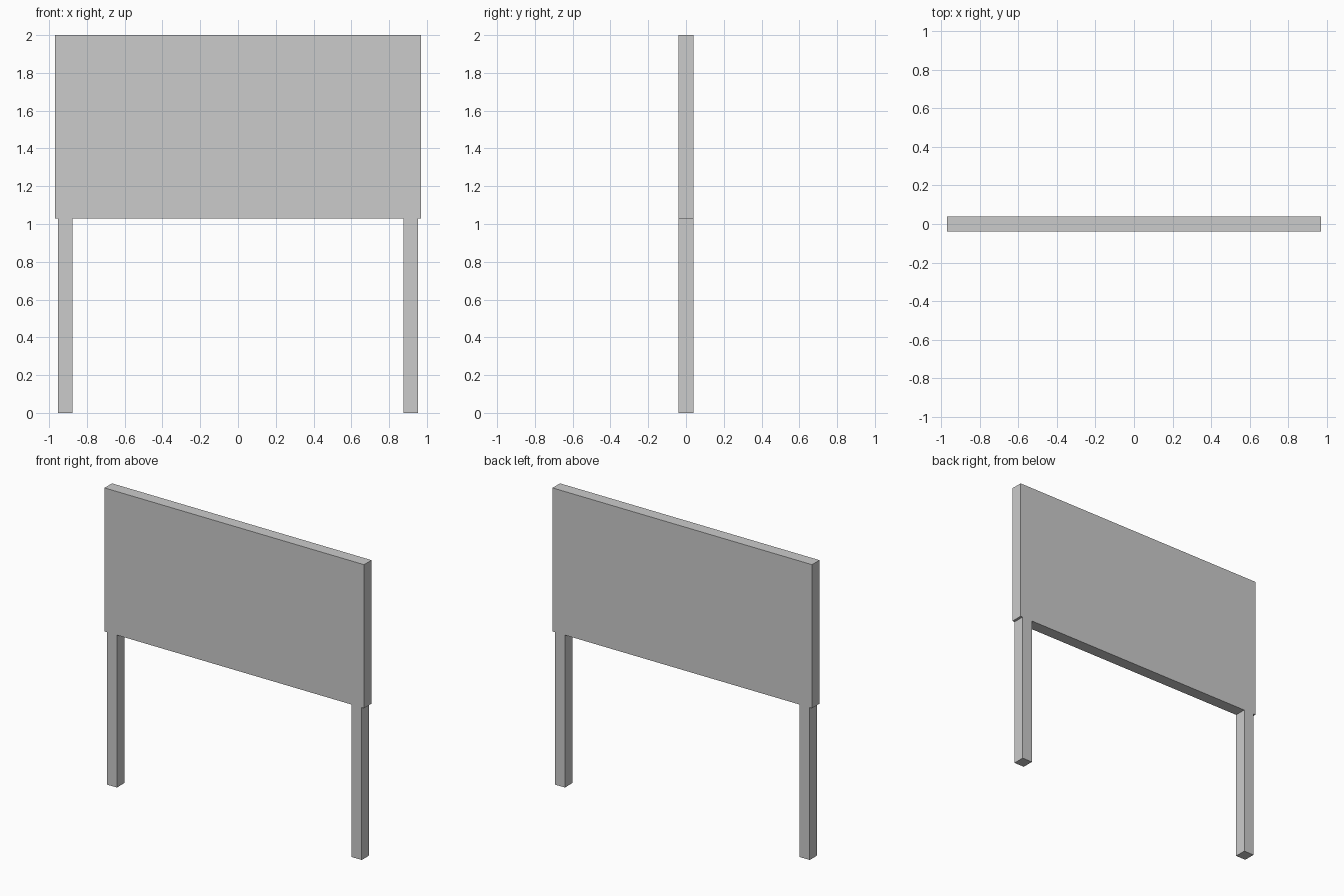
import bpy

if "Cube" in bpy.data.objects:
    bpy.data.objects.remove(bpy.data.objects["Cube"])


def box(name, x, y, z):
    """Axis-aligned box from (min, max) ranges."""
    ranges = (x, y, z)
    bpy.ops.mesh.primitive_cube_add(size=1, location=[(a + b) / 2 for a, b in ranges])
    ob = bpy.context.object
    ob.name = name
    ob.scale = [b - a for a, b in ranges]
    bpy.ops.object.transform_apply(location=False, rotation=False, scale=True)
    return ob


DEPTH = (-0.04, 0.04)
PANEL_BOTTOM = 1.03

# Board panel
box("panel", (-0.97, 0.97), DEPTH, (PANEL_BOTTOM, 2.0))

# Two square posts, set slightly in from the panel ends
for side, cx in (("left", -0.915), ("right", 0.915)):
    box(side + "_post", (cx - 0.038, cx + 0.038), DEPTH, (0.0, PANEL_BOTTOM))
